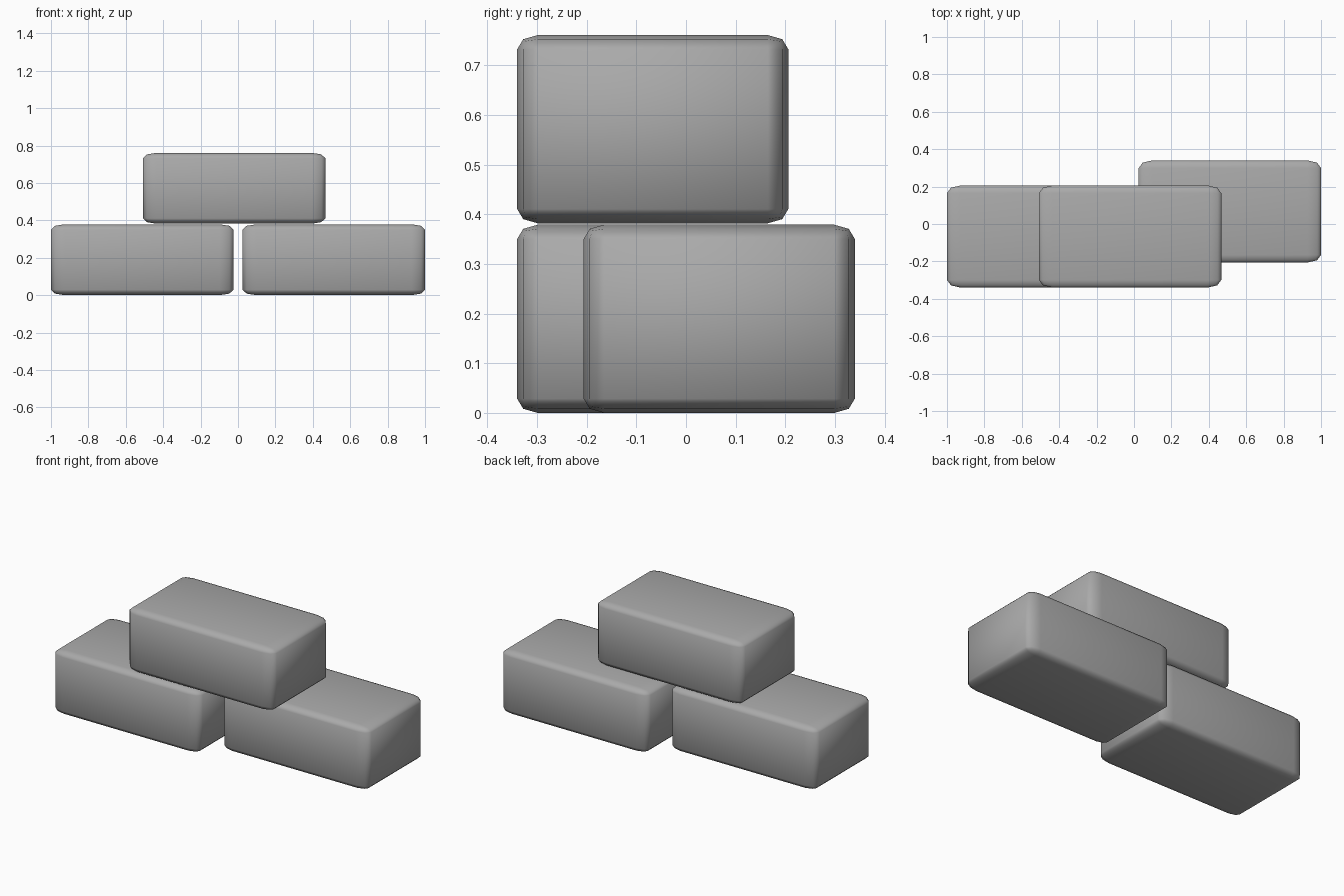
import bpy

# Remove the default cube
cube = bpy.data.objects.get("Cube")
if cube:
    bpy.data.objects.remove(cube, do_unlink=True)

# Plain grey stone
GREY = (0.4, 0.4, 0.4, 1.0)
stone = bpy.data.materials.new("grey_stone")
stone.use_nodes = True
stone.diffuse_color = GREY
stone.node_tree.nodes["Principled BSDF"].inputs["Base Color"].default_value = GREY

SIZE = (0.975, 0.546, 0.379)


def add_brick(name, center):
    """Soft-edged brick; its rounding stretches with the brick's proportions."""
    bpy.ops.mesh.primitive_cube_add(size=1, location=center)
    brick = bpy.context.object
    brick.name = name
    brick.scale = SIZE
    bevel = brick.modifiers.new("rounded_edges", 'BEVEL')
    bevel.width = 0.075
    bevel.segments = 2
    bevel.limit_method = 'NONE'
    brick.data.materials.append(stone)
    bpy.ops.object.shade_smooth()
    return brick


# Two bricks on the ground, staggered in depth, and one bridging them
half = SIZE[2] / 2
add_brick("lower_right_brick", (-0.5125, -0.067, half))
add_brick("lower_left_brick", (0.5125, 0.067, half))
add_brick("upper_brick", (-0.021, -0.067, 0.382 + half))
